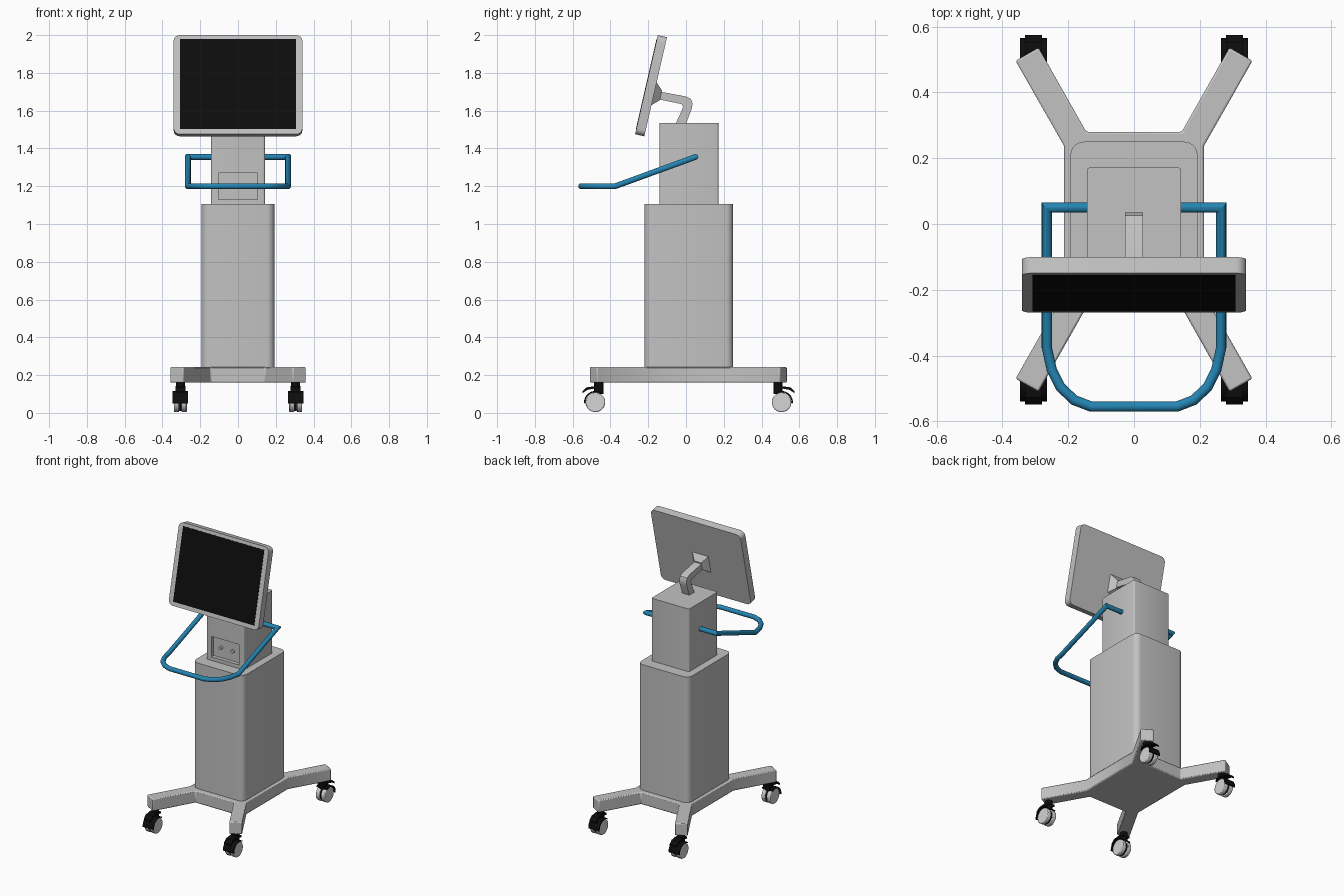
import bpy, bmesh, math
from mathutils import Vector, Matrix

cube = bpy.data.objects.get("Cube")
if cube:
    bpy.data.objects.remove(cube, do_unlink=True)


def material(name, rgb):
    m = bpy.data.materials.new(name)
    m.use_nodes = True
    m.diffuse_color = (*rgb, 1)
    m.node_tree.nodes["Principled BSDF"].inputs["Base Color"].default_value = (*rgb, 1)
    return m


GREY = material("light grey", (0.54, 0.54, 0.54))
WHEEL = material("pale grey", (0.66, 0.66, 0.66))
BLACK = material("black", (0.004, 0.004, 0.004))
BLUE = material("blue", (0.018, 0.235, 0.45))


def finish(name, bm, mat, matrix=None, bevel=0, smooth=True):
    bmesh.ops.recalc_face_normals(bm, faces=bm.faces)
    mesh = bpy.data.meshes.new(name)
    bm.to_mesh(mesh)
    bm.free()
    mesh.materials.append(mat)
    ob = bpy.data.objects.new(name, mesh)
    bpy.context.collection.objects.link(ob)
    if matrix:
        ob.matrix_world = matrix
    if bevel:
        mod = ob.modifiers.new("bevel", "BEVEL")
        mod.width, mod.segments, mod.limit_method = bevel, 2, "ANGLE"
        mod.angle_limit = math.radians(40)
    if smooth:
        bpy.ops.object.select_all(action="DESELECT")
        ob.select_set(True)
        bpy.context.view_layer.objects.active = ob
        bpy.ops.object.shade_smooth_by_angle(angle=math.radians(32))
    return ob


def prism_mesh(points, lo, hi, axis):
    """Extrude a closed 2D outline from lo to hi along an axis."""
    place = {"x": lambda a, b, h: (h, a, b),
             "y": lambda a, b, h: (a, h, b),
             "z": lambda a, b, h: (a, b, h)}[axis]
    bm = bmesh.new()
    low = [bm.verts.new(place(a, b, lo)) for a, b in points]
    high = [bm.verts.new(place(a, b, hi)) for a, b in points]
    bm.faces.new(low)
    bm.faces.new(high)
    for i in range(len(points)):
        j = (i + 1) % len(points)
        bm.faces.new((low[i], low[j], high[j], high[i]))
    return bm


def prism(name, points, lo, hi, axis, mat, **kw):
    return finish(name, prism_mesh(points, lo, hi, axis), mat, **kw)


def arc(ca, cb, r, start, end, n):
    angles = [math.radians(start + (end - start) * i / n) for i in range(n + 1)]
    return [(ca + r * math.cos(t), cb + r * math.sin(t)) for t in angles]


def circle(ca, cb, r, n=28):
    return arc(ca, cb, r, 0, 360, n)[:-1]


def rounded(a0, a1, b0, b1, r, n=5):
    corners = [(a1 - r, b1 - r), (a0 + r, b1 - r), (a0 + r, b0 + r), (a1 - r, b0 + r)]
    return [p for i, (a, b) in enumerate(corners)
            for p in arc(a, b, r, 90 * i, 90 * i + 90, n)]


# Four-legged base
MID = 0.013
quarter = [(0.213, 0.225), (0.36, 0.483), (0.29, 0.523), (0.145, 0.267)]
outline = quarter + [(-x, y) for x, y in reversed(quarter)]
outline += [(-x, -y) for x, y in outline]
prism("wheeled_base", [(x, y + MID) for x, y in outline], 0.16, 0.243, "z", GREY, bevel=0.006)

# Casters, mirrored to all four legs
HUB_X, HUB_Y, HUB_Z = 0.305, 0.493, 0.056
hood = arc(HUB_Y, HUB_Z, 0.06, -5, 125, 16) + arc(HUB_Y, HUB_Z, 0.053, 125, -5, 16)
tab = [(0.45, 0.122), (0.49, 0.13), (0.535, 0.122), (0.562, 0.104),
       (0.562, 0.114), (0.54, 0.135), (0.49, 0.142), (0.45, 0.136)]
for sx, side in ((1, "left"), (-1, "right")):
    for sy, end in ((-1, "front"), (1, "rear")):
        tag = f"{end}_{side}"

        def at(points):
            return [(MID + sy * y, z) for y, z in points]

        def span(half):
            return sx * HUB_X - half, sx * HUB_X + half

        for k in (-1, 1):
            a, b = sorted((sx * HUB_X + k * 0.006, sx * HUB_X + k * 0.034))
            prism(f"wheel_{tag}", at(circle(HUB_Y, HUB_Z, 0.052)), a, b, "x", WHEEL, bevel=0.005)
        prism(f"wheel_core_{tag}", at(circle(HUB_Y, HUB_Z, 0.045)), *span(0.007), "x", BLACK)
        prism(f"wheel_hood_{tag}", at(hood), *span(0.041), "x", BLACK)
        prism(f"brake_tab_{tag}", at(tab), *span(0.026), "x", BLACK)
        prism(f"caster_stem_{tag}", circle(sx * HUB_X, MID + sy * 0.475, 0.024, 16),
              0.1, 0.165, "z", BLACK)

# Main column
prism("column", rounded(-0.193, 0.193, -0.22, 0.25, 0.04), 0.24, 1.105, "z", GREY)

# Upper housing with a recessed front panel
bm = prism_mesh(rounded(-0.143, 0.143, -0.14, 0.172, 0.01, 3), 1.1, 1.535, "z")
bm.normal_update()
front = min(bm.faces, key=lambda f: f.calc_center_median().y)
bmesh.ops.inset_individual(bm, faces=[front], thickness=0.03)
for v in front.verts:
    v.co.x = math.copysign(0.104, v.co.x)
    v.co.z = 1.27 if v.co.z > 1.3 else 1.13
deep = bmesh.ops.extrude_discrete_faces(bm, faces=[front])["faces"][0]
for v in deep.verts:
    v.co.y += 0.025
finish("upper_housing", bm, GREY)
for x in (-0.045, 0.045):
    prism("panel_knob", circle(x, 1.2, 0.011, 16), -0.13, -0.11, "y", GREY)

# Bent monitor arm
arm = [(-0.145, 1.702), (0.0, 1.675), (0.026, 1.662), (0.035, 1.638), (0.03, 1.61), (0.0, 1.53),
       (-0.055, 1.53), (-0.022, 1.602), (-0.015, 1.622), (-0.025, 1.635), (-0.145, 1.66)]
prism("monitor_arm", arm, -0.027, 0.027, "x", GREY)

# Tilted monitor, screen and mount
tilt = Matrix.Translation((0, -0.185, 1.732)) @ Matrix.Rotation(math.radians(-12.9), 4, "X")
prism("monitor_case", rounded(-0.341, 0.341, -0.269, 0.269, 0.033), -0.025, 0.025, "y",
      GREY, matrix=tilt)
prism("screen", [(-0.308, -0.242), (0.308, -0.242), (0.308, 0.247), (-0.308, 0.247)],
      -0.027, -0.024, "y", BLACK, matrix=tilt)
bm = bmesh.new()
bmesh.ops.create_cone(bm, cap_ends=True, segments=4, radius1=0.088, radius2=0.038, depth=0.038,
                      matrix=Matrix.Translation((0, 0.043, -0.038))
                      @ Matrix.Rotation(math.radians(-90), 4, "X")
                      @ Matrix.Rotation(math.radians(45), 4, "Z"))
finish("monitor_mount", bm, GREY, matrix=tilt, smooth=False)


def tube(name, path, radius, mat, sides=14):
    """Sweep a circle along a path with mitred corners."""
    path = [Vector(p) for p in path]
    dirs = [(b - a).normalized() for a, b in zip(path, path[1:])]
    bm = bmesh.new()
    side = dirs[0].orthogonal().normalized()
    up = dirs[0].cross(side)
    ring = [path[0] + radius * (side * math.cos(t) + up * math.sin(t))
            for t in (math.tau * i / sides for i in range(sides))]
    rows = [[bm.verts.new(p) for p in ring]]
    for i, d in enumerate(dirs):
        ahead = dirs[min(i + 1, len(dirs) - 1)]
        normal = d + ahead
        ring = [p + d * ((path[i + 1] - p).dot(normal) / d.dot(normal)) for p in ring]
        rows.append([bm.verts.new(p) for p in ring])
    for a, b in zip(rows, rows[1:]):
        for i in range(sides):
            j = (i + 1) % sides
            bm.faces.new((a[i], a[j], b[j], b[i]))
    bm.faces.new(rows[0])
    bm.faces.new(rows[-1])
    return finish(name, bm, mat)


# Wrap-around push handle
half = [(0.13, 0.05, 1.355), (0.265, 0.05, 1.355), (0.265, -0.375, 1.2), (0.25, -0.443, 1.2),
        (0.224, -0.495, 1.2), (0.182, -0.535, 1.2), (0.13, -0.555, 1.2)]
tube("push_handle", half + [(-x, y, z) for x, y, z in reversed(half)], 0.0155, BLUE)
